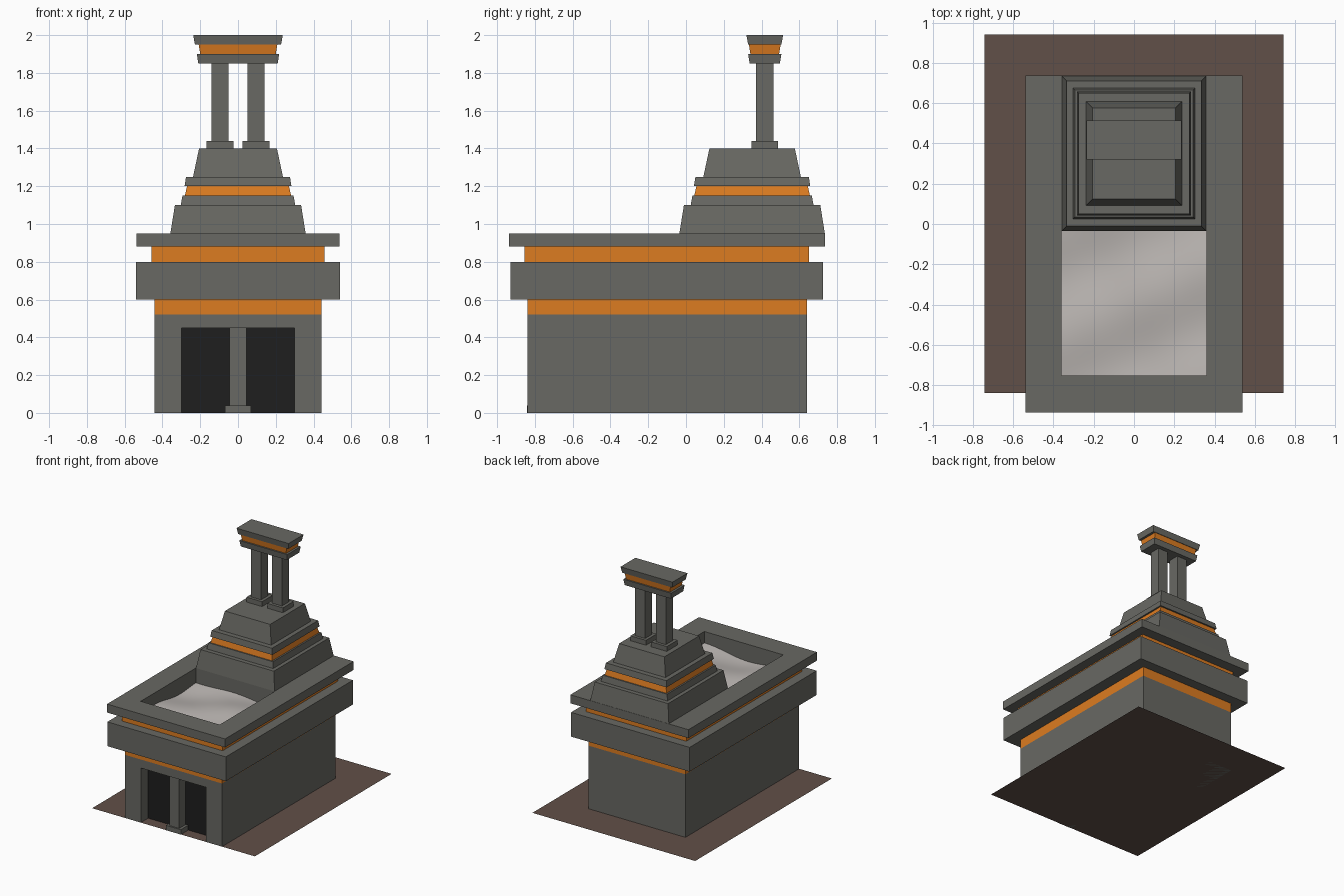
import bpy, bmesh, math

if "Cube" in bpy.data.objects:
    bpy.data.objects.remove(bpy.data.objects["Cube"])


def material(name, color):
    m = bpy.data.materials.new(name)
    m.diffuse_color = (*color, 1)
    m.use_nodes = True
    m.node_tree.nodes["Principled BSDF"].inputs["Base Color"].default_value = m.diffuse_color
    return m


STONE = material("dark_stone", (0.14, 0.14, 0.125))
ORANGE = material("orange_trim", (0.72, 0.2, 0.015))
BLACK = material("doorway_black", (0.013, 0.013, 0.013))
ASH = material("pale_ash", (0.5, 0.47, 0.45))
EARTH = material("brown_earth", (0.12, 0.08, 0.065))


def finish(name, bm, mat):
    bmesh.ops.recalc_face_normals(bm, faces=bm.faces)
    mesh = bpy.data.meshes.new(name)
    bm.to_mesh(mesh)
    bm.free()
    mesh.materials.append(mat)
    obj = bpy.data.objects.new(name, mesh)
    bpy.context.collection.objects.link(obj)
    return obj


def block(name, x, y, z, mat=STONE, taper=0.0):
    """Box from (min, max) ranges; the top is drawn in by taper on every side."""
    bm = bmesh.new()
    bmesh.ops.create_cube(bm, size=1)
    for v in bm.verts:
        t = taper if v.co.z > 0 else 0
        v.co = (x[1] - t if v.co.x > 0 else x[0] + t,
                y[1] - t if v.co.y > 0 else y[0] + t,
                z[1] if v.co.z > 0 else z[0])
    return finish(name, bm, mat)


def cut(obj, x, y, z):
    """Remove a box-shaped volume."""
    cutter = block("cutter", x, y, z, obj.data.materials[0])
    mod = obj.modifiers.new("cut", 'BOOLEAN')
    mod.operation, mod.solver, mod.object = 'DIFFERENCE', 'EXACT', cutter
    bpy.context.view_layer.objects.active = obj
    bpy.ops.object.modifier_apply(modifier=mod.name)
    bpy.data.objects.remove(cutter)


# Ground sheet
bm = bmesh.new()
bmesh.ops.create_grid(bm, x_segments=1, y_segments=1, size=1)
for v in bm.verts:
    v.co = (v.co.x * 0.742, 0.05 + v.co.y * 0.89, 0)
finish("ground_sheet", bm, EARTH)

# Main hall with recessed double doorway
hall = block("hall_body", (-0.443, 0.443), (-0.84, 0.64), (0, 0.52))
cut(hall, (-0.298, 0.298), (-1, -0.74), (-0.1, 0.45))
block("doorway_back", (-0.298, 0.298), (-0.745, -0.735), (0, 0.45), BLACK)
block("door_column", (-0.045, 0.045), (-0.83, -0.74), (0, 0.45))
block("door_column_foot", (-0.068, 0.068), (-0.842, -0.74), (0, 0.04))

# Cornice layers around the open basin
block("lower_trim", (-0.443, 0.443), (-0.84, 0.64), (0.52, 0.6), ORANGE)
block("cornice", (-0.54, 0.54), (-0.93, 0.725), (0.6, 0.8))
trim = block("upper_trim", (-0.458, 0.458), (-0.855, 0.65), (0.8, 0.88), ORANGE)
rim = block("basin_rim", (-0.538, 0.538), (-0.937, 0.737), (0.88, 0.95))
cut(rim, (-0.36, 0.36), (-0.753, -0.034), (0.7, 1.1))
cut(trim, (-0.375, 0.375), (-0.768, -0.02), (0.7, 1.1))

# Basin inner walls
for name, x, y in (("basin_wall_left", (-0.376, -0.36), (-0.768, -0.02)),
                   ("basin_wall_right", (0.36, 0.376), (-0.768, -0.02)),
                   ("basin_wall_front", (-0.36, 0.36), (-0.768, -0.753)),
                   ("basin_wall_back", (-0.36, 0.36), (-0.034, -0.02))):
    block(name, x, y, (0.8, 0.88))

# Rolling ash bed in the basin
bm = bmesh.new()
bmesh.ops.create_grid(bm, x_segments=24, y_segments=24, size=0.36)
for v in bm.verts:
    x, y = v.co.x, v.co.y
    v.co.z = 0.832 + 0.014 * math.sin(9 * x + 4 * y) + 0.012 * math.cos(11 * y - 5 * x)
    v.co.y -= 0.393
ash = finish("ash_bed", bm, ASH)
for p in ash.data.polygons:
    p.use_smooth = True

# Stepped tower: half width, half depth, z range, taper, material
CY = 0.35
tiers = [("tower_base", 0.358, 0.385, 0.95, 1.10, 0.024, STONE),
         ("tower_step", 0.303, 0.325, 1.10, 1.15, 0.009, STONE),
         ("tower_trim", 0.281, 0.306, 1.15, 1.20, 0.011, ORANGE),
         ("tower_collar", 0.283, 0.308, 1.20, 1.25, 0.008, STONE),
         ("tower_crown", 0.238, 0.258, 1.25, 1.40, 0.032, STONE)]
for name, w, d, z0, z1, t, mat in tiers:
    block(name, (-w, w), (CY - d, CY + d), (z0, z1), mat, t)

# Twin pillars on the tower
PY = 0.417
for side, s in (("left", -1), ("right", 1)):
    x = s * 0.095
    block(side + "_pillar_foot", (x - 0.071, x + 0.071), (PY - 0.07, PY + 0.07), (1.4, 1.44))
    block(side + "_pillar", (x - 0.046, x + 0.046), (PY - 0.046, PY + 0.046), (1.44, 1.85))

# Lintel layers flaring upward
for name, w, d, z0, t, mat in (("lintel_base", 0.21, 0.08, 1.85, -0.008, STONE),
                               ("lintel_trim", 0.2, 0.076, 1.9, -0.008, ORANGE),
                               ("lintel_cap", 0.228, 0.088, 1.95, -0.009, STONE)):
    block(name, (-w, w), (PY - d, PY + d), (z0, z0 + 0.05), mat, t)
